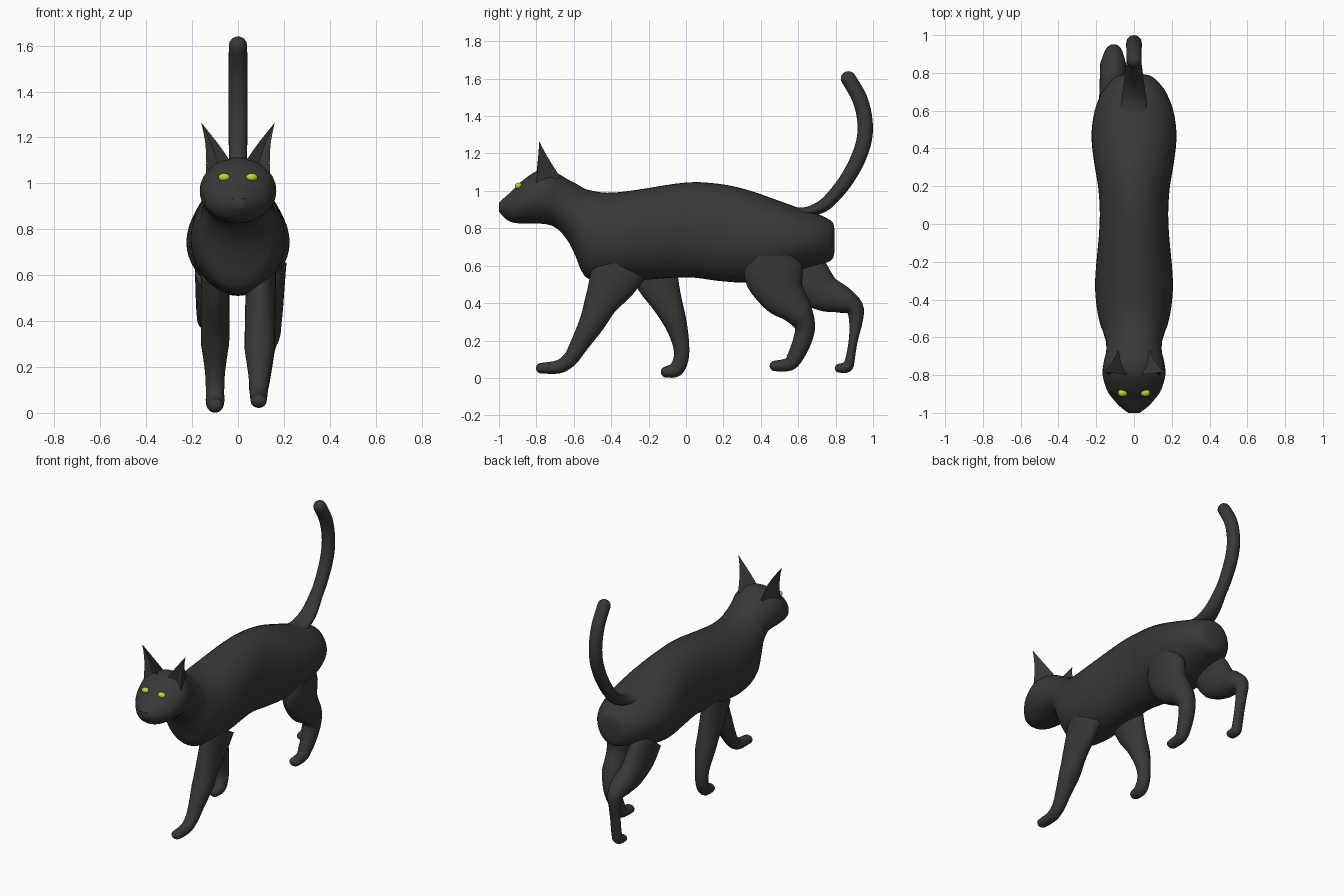
import bpy, bmesh, math
from mathutils import Vector

if "Cube" in bpy.data.objects:
    bpy.data.objects.remove(bpy.data.objects["Cube"])


def material(name, colour):
    m = bpy.data.materials.new(name)
    m.use_nodes = True
    m.diffuse_color = colour
    bsdf = next(n for n in m.node_tree.nodes if n.type == 'BSDF_PRINCIPLED')
    bsdf.inputs["Base Color"].default_value = colour
    bsdf.inputs["Roughness"].default_value = 0.7
    return m


fur = material("charcoal_fur", (0.04, 0.04, 0.04, 1))
iris = material("yellow_green_eye", (0.53, 0.66, 0.03, 1))


def finish(name, bm, mat, angle=50):
    bmesh.ops.recalc_face_normals(bm, faces=bm.faces)
    mesh = bpy.data.meshes.new(name)
    bm.to_mesh(mesh)
    bm.free()
    mesh.materials.append(mat)
    obj = bpy.data.objects.new(name, mesh)
    bpy.context.collection.objects.link(obj)
    bpy.ops.object.select_all(action='DESELECT')
    obj.select_set(True)
    bpy.context.view_layer.objects.active = obj
    bpy.ops.object.shade_smooth_by_angle(angle=math.radians(angle))
    return obj


def smooth_path(keys, steps=4):
    """Catmull-Rom interpolation of tuples of any length."""
    keys = [Vector(k) for k in keys]
    out = []
    for i in range(len(keys) - 1):
        a, b = keys[max(i - 1, 0)], keys[i]
        c, d = keys[i + 1], keys[min(i + 2, len(keys) - 1)]
        for s in range(steps):
            t = s / steps
            out.append(b + (c - a) * (t / 2)
                       + (a * 2 - b * 5 + c * 4 - d) * (t * t / 2)
                       + (b * 3 - a - c * 3 + d) * (t ** 3 / 2))
    return out + [keys[-1]]


def loft(bm, sections):
    """Skin a list of closed rings of points and cap both ends."""
    rings = [[bm.verts.new(p) for p in sec] for sec in sections]
    n = len(rings[0])
    for r, q in zip(rings, rings[1:]):
        for i in range(n):
            bm.faces.new((r[i], r[(i + 1) % n], q[(i + 1) % n], q[i]))
    bm.faces.new(rings[0])
    bm.faces.new(rings[-1])


def ellipse(centre, u, v, n=24):
    turns = [2 * math.pi * i / n for i in range(n)]
    return [centre + u * math.cos(a) + v * math.sin(a) for a in turns]


def limb(name, keys, x_top, x_end, cap):
    """Tube in the side plane through (y, z, radius), width limited by cap, round end."""
    pts = smooth_path(keys)
    sections = []
    for i, p in enumerate(pts):
        t = i / (len(pts) - 1)
        a, b = pts[max(i - 1, 0)], pts[min(i + 1, len(pts) - 1)]
        along = Vector((0, b[0] - a[0], b[1] - a[1])).normalized()
        across = Vector((0, -along.z, along.y))
        x = x_top + (x_end - x_top) * min(1, t * 1.3)
        centre = Vector((x, p[0], p[1]))
        wide = min(max(p[2], 0.035), cap)
        sections.append(ellipse(centre, Vector((wide, 0, 0)), across * p[2]))
    for k in range(1, 5):
        a = k * math.pi / 9
        sections.append(ellipse(centre + along * p[2] * math.sin(a),
                                Vector((wide * math.cos(a), 0, 0)),
                                across * p[2] * math.cos(a)))
    bm = bmesh.new()
    loft(bm, sections)
    return finish(name, bm, fur)


# Body, neck and head: y, underside, top, half width
body_keys = [
    (-1.0, .89, .935, .03), (-.97, .855, .965, .07), (-.93, .832, 1.0, .108),
    (-.88, .826, 1.05, .143), (-.8, .826, 1.105, .166), (-.73, .818, 1.112, .16),
    (-.68, .79, 1.09, .148), (-.63, .73, 1.06, .148), (-.59, .65, 1.04, .158),
    (-.56, .575, 1.022, .168), (-.52, .53, 1.005, .182), (-.42, .515, .99, .2),
    (-.28, .52, 1.003, .205), (0, .538, 1.045, .182), (.18, .518, 1.037, .188),
    (.33, .51, 1.005, .212), (.47, .53, .957, .225), (.6, .575, .91, .208),
    (.7, .605, .878, .168), (.76, .62, .85, .12), (.785, .64, .83, .085),
    (.793, .67, .8, .05)]
bm = bmesh.new()
loft(bm, [ellipse(Vector((0, y, (lo + hi) / 2)), Vector((w, 0, 0)),
                  Vector((0, 0, (hi - lo) / 2)), 40)
          for y, lo, hi, w in smooth_path(body_keys)])
finish("body", bm, fur, 70)

# Legs in mid stride: y, z, radius
limb("front_leg_left", [
    (-.35, .6, .15), (-.4, .5, .125), (-.455, .4, .09), (-.5, .3, .07), (-.575, .17, .048),
    (-.62, .1, .04), (-.68, .06, .036), (-.775, .052, .028)], .1, .09, .066)
limb("front_leg_right", [
    (-.18, .6, .13), (-.145, .5, .11), (-.1, .4, .082), (-.055, .29, .06), (-.027, .18, .044),
    (-.027, .1, .04), (-.055, .045, .04), (-.105, .032, .03)], -.1, -.1, .062)
limb("hind_leg_left", [
    (.465, .655, .13), (.47, .56, .16), (.515, .45, .125), (.59, .365, .085), (.635, .28, .056),
    (.622, .2, .05), (.585, .115, .043), (.55, .073, .036), (.475, .064, .028)], .14, .09, .072)
limb("hind_leg_right", [
    (.58, .62, .13), (.65, .53, .13), (.74, .455, .1), (.83, .42, .075), (.9, .375, .05),
    (.908, .3, .036), (.894, .2, .024), (.877, .1, .025), (.862, .06, .03),
    (.82, .052, .024)], -.12, -.1, .068)

# Tail
limb("tail", [
    (.6, .875, .02), (.66, .89, .026), (.74, .925, .034), (.83, 1.02, .038), (.905, 1.14, .04),
    (.95, 1.26, .041), (.957, 1.37, .041), (.93, 1.49, .041), (.868, 1.6, .04)], 0, 0, .042)
bm = bmesh.new()
loft(bm, [ellipse(Vector((0, y, z)), Vector((w, 0, 0)), Vector((0, -.4 * h, h)))
          for y, z, w, h in smooth_path([(.6, .89, .07, .02), (.67, .893, .063, .026),
                                         (.76, .94, .052, .034), (.85, 1.05, .04, .036)])])
finish("tail_root", bm, fur)

# Ears: hollow-fronted horns, and eyes set in the face
for side, s in (("left", 1), ("right", -1)):
    base = [Vector(p) for p in ((.14, -.8, 1.04), (.085, -.775, 1.07), (.03, -.8, 1.09),
                                (.085, -.67, 1.07))]
    tip = Vector((.162, -.785, 1.268))
    sections = []
    for t in (0, .2, .4, .6, .8, .97):
        shrink = (1 - t) ** 1.15
        spine = Vector((.0865, -.77, 1.07)).lerp(tip, t)
        spine.x -= .008 * math.sin(math.pi * t)
        ring = [spine + (p - Vector((.0865, -.77, 1.07))) * shrink for p in base]
        sections.append([Vector((p.x * s, p.y, p.z)) for p in ring])
    bm = bmesh.new()
    loft(bm, sections)
    finish("ear_" + side, bm, fur, 40)

    bm = bmesh.new()
    bmesh.ops.create_uvsphere(bm, u_segments=20, v_segments=12, radius=1)
    for v in bm.verts:
        v.co = Vector((s * .06 + v.co.x * .026, -.894 + v.co.y * .02, 1.026 + v.co.z * .018))
    finish("eye_" + side, bm, iris)

# Nose: small raised triangle
bm = bmesh.new()
outline = [(-.03, .935), (.03, .935), (0, .9)]
loft(bm, [[Vector((x, y, z)) for x, z in outline] for y in (-.97, -1.0)])
finish("nose", bm, fur, 30)
